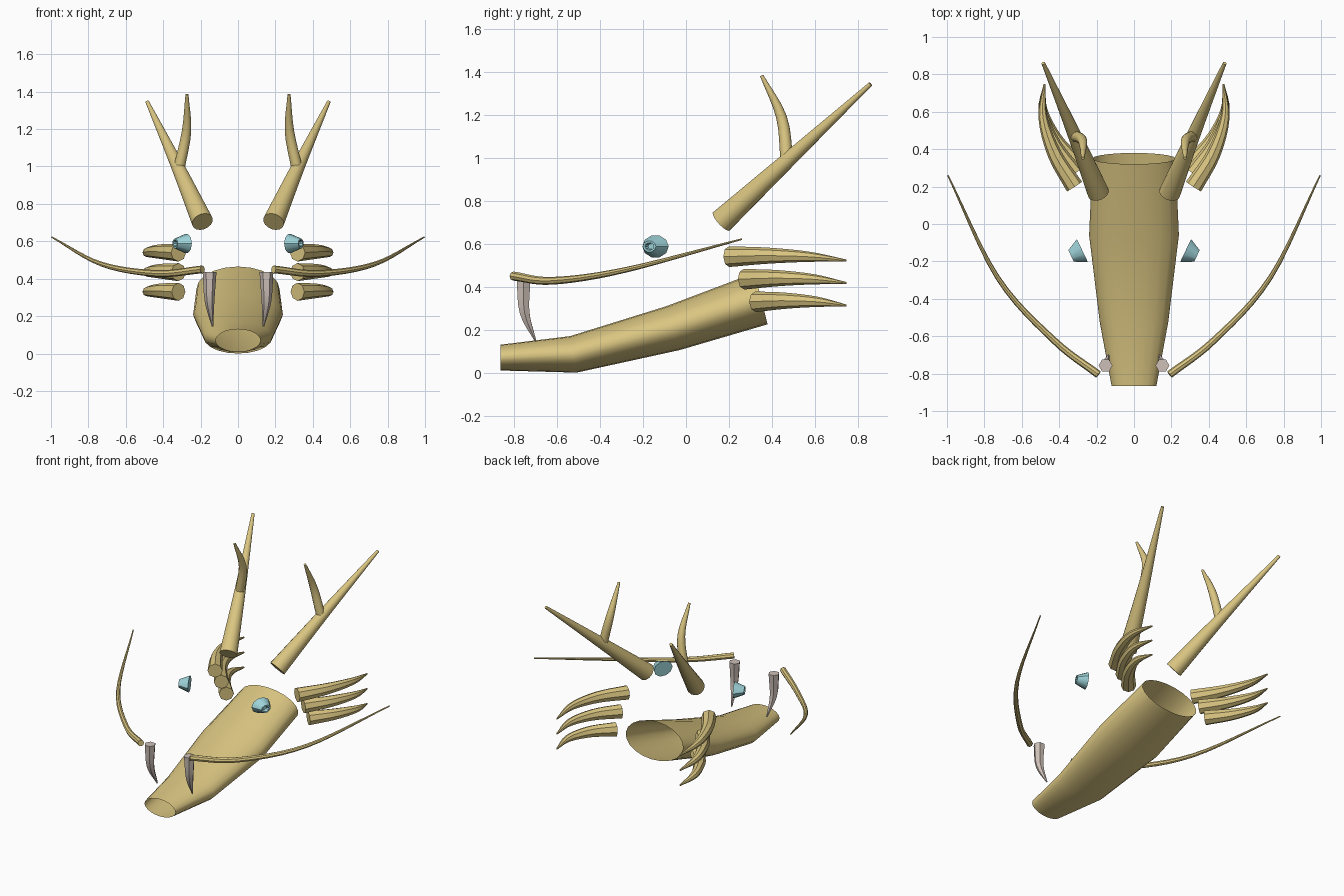
import bpy
import bmesh
import math
from mathutils import Vector

cube = bpy.data.objects.get("Cube")
if cube:
    bpy.data.objects.remove(cube, do_unlink=True)


def material(name, rgb):
    mat = bpy.data.materials.new(name)
    mat.use_nodes = True
    mat.diffuse_color = (*rgb, 1)
    mat.node_tree.nodes["Principled BSDF"].inputs["Base Color"].default_value = (*rgb, 1)
    return mat


TAN = material("tan", (0.70, 0.56, 0.22))
IVORY = material("ivory", (0.62, 0.53, 0.48))
BLUE = material("pale blue", (0.34, 0.65, 0.69))


def skin(name, rings, mat, cap_start=True, cap_end=True, angle=40):
    """Bridge a list of point rings into a tube."""
    bm = bmesh.new()
    loops = [[bm.verts.new(p) for p in ring] for ring in rings]
    n = len(loops[0])
    for a, b in zip(loops, loops[1:]):
        for i in range(n):
            j = (i + 1) % n
            bm.faces.new((a[i], a[j], b[j], b[i]))
    if cap_start:
        bm.faces.new(loops[0][::-1])
    if cap_end:
        bm.faces.new(loops[-1])
    bmesh.ops.recalc_face_normals(bm, faces=bm.faces)
    mesh = bpy.data.meshes.new(name)
    bm.to_mesh(mesh)
    bm.free()
    mesh.materials.append(mat)
    obj = bpy.data.objects.new(name, mesh)
    bpy.context.collection.objects.link(obj)
    bpy.ops.object.select_all(action="DESELECT")
    obj.select_set(True)
    bpy.context.view_layer.objects.active = obj
    bpy.ops.object.shade_smooth_by_angle(angle=math.radians(angle))
    return obj


def ring(centre, u, v, sides):
    steps = [math.tau * i / sides for i in range(sides)]
    return [centre + u * math.cos(t) + v * math.sin(t) for t in steps]


def spline(points, steps):
    """Smooth curve through (x, y, z, radius) points."""
    pts = [Vector(p) for p in points]
    pts = [2 * pts[0] - pts[1]] + pts + [2 * pts[-1] - pts[-2]]
    out = []
    for a, b, c, d in zip(pts, pts[1:], pts[2:], pts[3:]):
        for k in range(steps):
            t = k / steps
            out.append(0.5 * (2 * b + (c - a) * t + (2 * a - 5 * b + 4 * c - d) * t ** 2
                              + (3 * b - a - 3 * c + d) * t ** 3))
    return out + [pts[-2]]


def taper(name, points, mat, side, sides=12, steps=4, up=(0, 0, 1)):
    """Tapered round horn following a path, mirrored by side."""
    path = spline(points, steps)
    rings = []
    for i, p in enumerate(path):
        ahead, behind = path[min(i + 1, len(path) - 1)], path[max(i - 1, 0)]
        tangent = (ahead - behind).to_3d().normalized()
        u = tangent.cross(Vector(up)).normalized()
        v = tangent.cross(u)
        rings.append([Vector((side * q.x, q.y, q.z))
                      for q in ring(p.to_3d(), u * p.w, v * p.w, sides)])
    return skin(name, rings, mat)


# Lower jaw: hollow tube, open at both ends; top y, top z, bottom y, bottom z, half width
jaw = [(-0.865, 0.13, -0.865, 0.01, 0.12), (-0.54, 0.17, -0.51, 0.0, 0.183),
       (-0.09, 0.31, -0.03, 0.105, 0.24), (0.32, 0.465, 0.38, 0.225, 0.222)]
jaw_rings = []
for ty, tz, by, bz, w in jaw:
    top, bottom = Vector((0, ty, tz)), Vector((0, by, bz))
    jaw_rings.append(ring((top + bottom) / 2, Vector((w, 0, 0)), (top - bottom) / 2, 20))
skin("lower_jaw", jaw_rings, TAN, False, False, 60)

for label, side in (("left", 1), ("right", -1)):
    # Antler beam and its tine
    taper(label + "_antler", [(0.19, 0.165, 0.705, 0.058), (0.32, 0.48, 0.995, 0.036),
                              (0.485, 0.86, 1.345, 0.01)], TAN, side, 16)
    taper(label + "_antler_tine", [(0.315, 0.47, 0.99, 0.03), (0.275, 0.445, 1.19, 0.025),
                                   (0.273, 0.352, 1.385, 0.008)], TAN, side, up=(0, 1, 0))

    # Long whisker sweeping out and back
    taper(label + "_whisker", [(0.19, -0.805, 0.45, 0.021), (0.43, -0.62, 0.428, 0.018),
                               (0.73, -0.285, 0.478, 0.013), (0.995, 0.26, 0.622, 0.004)],
          TAN, side, 8, 6)

    # Curved fang
    taper(label + "_fang", [(0.152, -0.757, 0.435, 0.037), (0.152, -0.752, 0.28, 0.026),
                            (0.136, -0.7, 0.145, 0.004)], IVORY, side, 6, up=(0, 1, 0))

    # Three stacked cheek horns
    for i, y in enumerate((0.20, 0.27, 0.325)):
        z = 0.54 - 0.105 * i
        taper(f"{label}_cheek_horn_{i + 1}",
              [(0.318, y, z, 0.048), (0.425, y + (0.745 - y) * 0.32, z + 0.005, 0.038),
               (0.487, y + (0.745 - y) * 0.68, z, 0.024), (0.478, 0.748, z - 0.018, 0.005)],
              TAN, side, 8)

    # Eye: short cone with a flat back and a small pit in the front
    axis = Vector((0.9 * side, -0.43, 0)).normalized()
    across = Vector((0.43 * side, 0.9, 0)).normalized()
    centre = Vector((0.276 * side, -0.142, 0.588))
    eye = [(0, 0.068), (0.067, 0.034), (0.067, 0.023), (0.045, 0.017)]
    skin(label + "_eye", [ring(centre + axis * t, across * r, Vector((0, 0, r * 0.78)), 10)
                          for t, r in eye], BLUE, angle=35)
